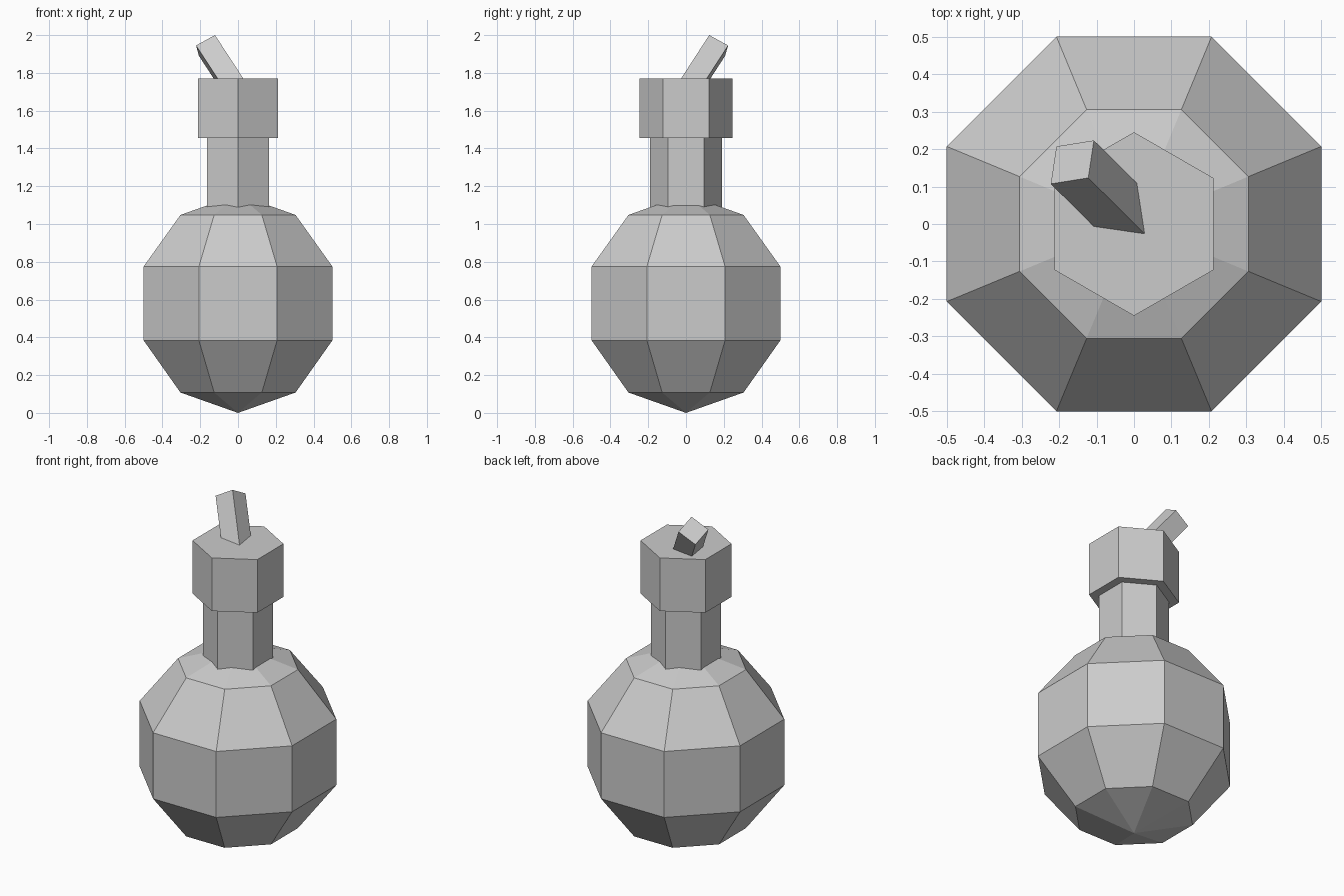
import bpy, bmesh, math
from mathutils import Vector

cube = bpy.data.objects.get("Cube")
if cube:
    bpy.data.objects.remove(cube, do_unlink=True)

grey = bpy.data.materials.new("light_grey")
grey.use_nodes = True
grey.diffuse_color = (0.6, 0.6, 0.6, 1)
grey.node_tree.nodes["Principled BSDF"].inputs["Base Color"].default_value = (0.6, 0.6, 0.6, 1)


def finish(name, bm):
    bmesh.ops.recalc_face_normals(bm, faces=bm.faces)
    mesh = bpy.data.meshes.new(name)
    bm.to_mesh(mesh)
    bm.free()
    mesh.materials.append(grey)
    obj = bpy.data.objects.new(name, mesh)
    bpy.context.collection.objects.link(obj)
    return obj


def lathe(name, rings, sides, turn):
    """Stack polygon rings (radius, z); a zero radius makes a pole."""
    bm = bmesh.new()
    loops = []
    for radius, z in rings:
        if radius == 0:
            loops.append([bm.verts.new((0, 0, z))] * sides)
        else:
            angles = [turn + math.tau * i / sides for i in range(sides)]
            loops.append([bm.verts.new((radius * math.cos(a), radius * math.sin(a), z)) for a in angles])
    for low, high in zip(loops, loops[1:]):
        for i in range(sides):
            j = (i + 1) % sides
            corners = dict.fromkeys((low[i], low[j], high[j], high[i]))
            bm.faces.new(list(corners))
    # Flat ends where there is no pole
    for (radius, z), loop in ((rings[0], loops[0]), (rings[-1], loops[-1])):
        if radius:
            bm.faces.new(loop)
    return finish(name, bm)


# Round faceted bulb with an octagonal section
lathe("bulb", [(0, 0), (0.33, 0.108), (0.541, 0.384), (0.541, 0.775),
               (0.33, 1.048), (0, 1.156)], 8, math.pi / 8)

# Hexagonal neck and wider stopper
lathe("neck", [(0.19, 1.0), (0.19, 1.48)], 6, math.pi / 2)
lathe("stopper", [(0.245, 1.455), (0.245, 1.77)], 6, math.pi / 2)

# Tilted square peg rising from the stopper
top = Vector((-0.122, 0.123, 2.0))
side_a = Vector((-0.1, -0.016, -0.055))
side_b = Vector((0.015, 0.1, -0.055))
down = side_a.cross(side_b).normalized() * 0.42
bm = bmesh.new()
square = [bm.verts.new(top + offset) for offset in
          (Vector(), side_a, side_a + side_b, side_b)]
cap = bm.faces.new(square)
result = bmesh.ops.extrude_face_region(bm, geom=[cap], use_keep_orig=True)
bmesh.ops.translate(bm, vec=down, verts=[v for v in result["geom"] if isinstance(v, bmesh.types.BMVert)])
finish("peg", bm)
